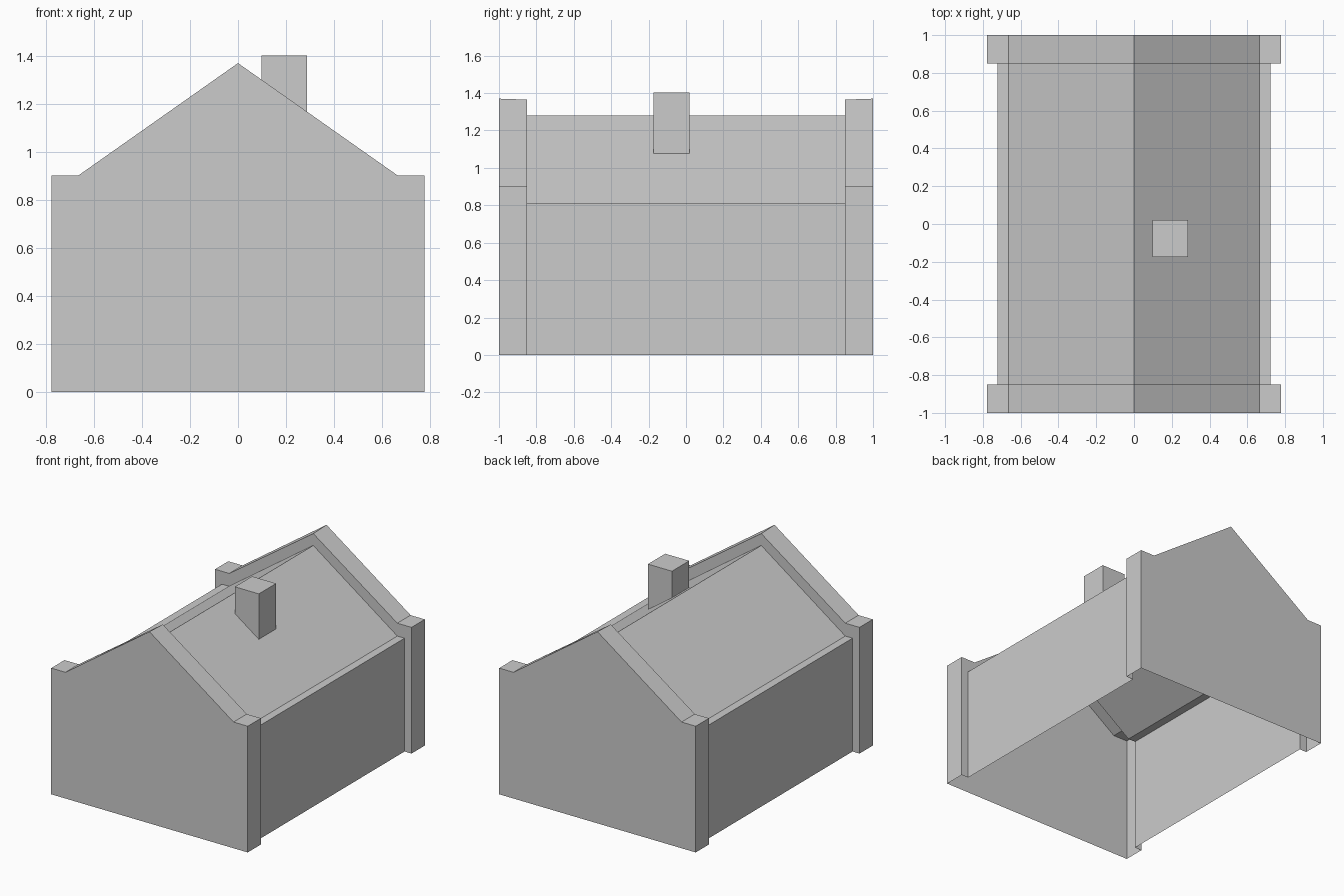
import bpy, bmesh

if "Cube" in bpy.data.objects:
    bpy.data.objects.remove(bpy.data.objects["Cube"])

stone = bpy.data.materials.new("grey stone")
stone.diffuse_color = (0.6, 0.6, 0.6, 1)
stone.use_nodes = True
stone.node_tree.nodes["Principled BSDF"].inputs["Base Color"].default_value = stone.diffuse_color


def loft(name, loops, closed=False, cap_first=False, cap_last=False):
    """Skin matching loops of points into one open shell."""
    bm = bmesh.new()
    rows = [[bm.verts.new(p) for p in loop] for loop in loops]
    n = len(rows[0])
    for a, b in zip(rows, rows[1:]):
        for i in range(n if closed else n - 1):
            j = (i + 1) % n
            bm.faces.new((a[i], b[i], b[j], a[j]))
    if cap_first:
        bm.faces.new(rows[0])
    if cap_last:
        bm.faces.new(rows[-1][::-1])
    mesh = bpy.data.meshes.new(name)
    bm.to_mesh(mesh)
    bm.free()
    mesh.materials.append(stone)
    obj = bpy.data.objects.new(name, mesh)
    bpy.context.collection.objects.link(obj)
    return obj


EAVE_X = 0.665


def section(half_width, eave, ridge, y):
    """House cross-section from right foot over the ridge to left foot."""
    right = [(half_width, 0), (half_width, eave), (EAVE_X, eave)]
    left = [(-x, z) for x, z in reversed(right)]
    return [(x, y, z) for x, z in right + [(0, ridge)] + left]


def body(y):
    return section(0.722, 0.81, 1.28, y)


def gable(y, ridge=1.37):
    return section(0.777, 0.902, ridge, y)


IN, OUT = 0.85, 1.0

# Side walls and roof, open underneath
walls = [body(-IN), body(IN)]
loft("right_wall", [p[:3] for p in walls])
loft("roof", [p[2:5] for p in walls])
loft("left_wall", [p[4:] for p in walls])

# Raised gable ends with corner returns
loft("front_gable", [gable(-OUT), gable(-IN, 1.365), body(-IN)], cap_first=True)
loft("back_gable", [body(IN), gable(IN, 1.365), gable(OUT)], cap_last=True)

# Chimney, its foot cut to the roof slope
x0, x1, y0, y1, top = 0.097, 0.287, -0.175, 0.02, 1.402
corners = [(x0, y0), (x0, y1), (x1, y1), (x1, y0)]
foot = [(x, y, 1.28 - x * (1.28 - 0.81) / EAVE_X) for x, y in corners]
loft("chimney", [foot, [(x, y, top) for x, y in corners]],
     closed=True, cap_last=True)
